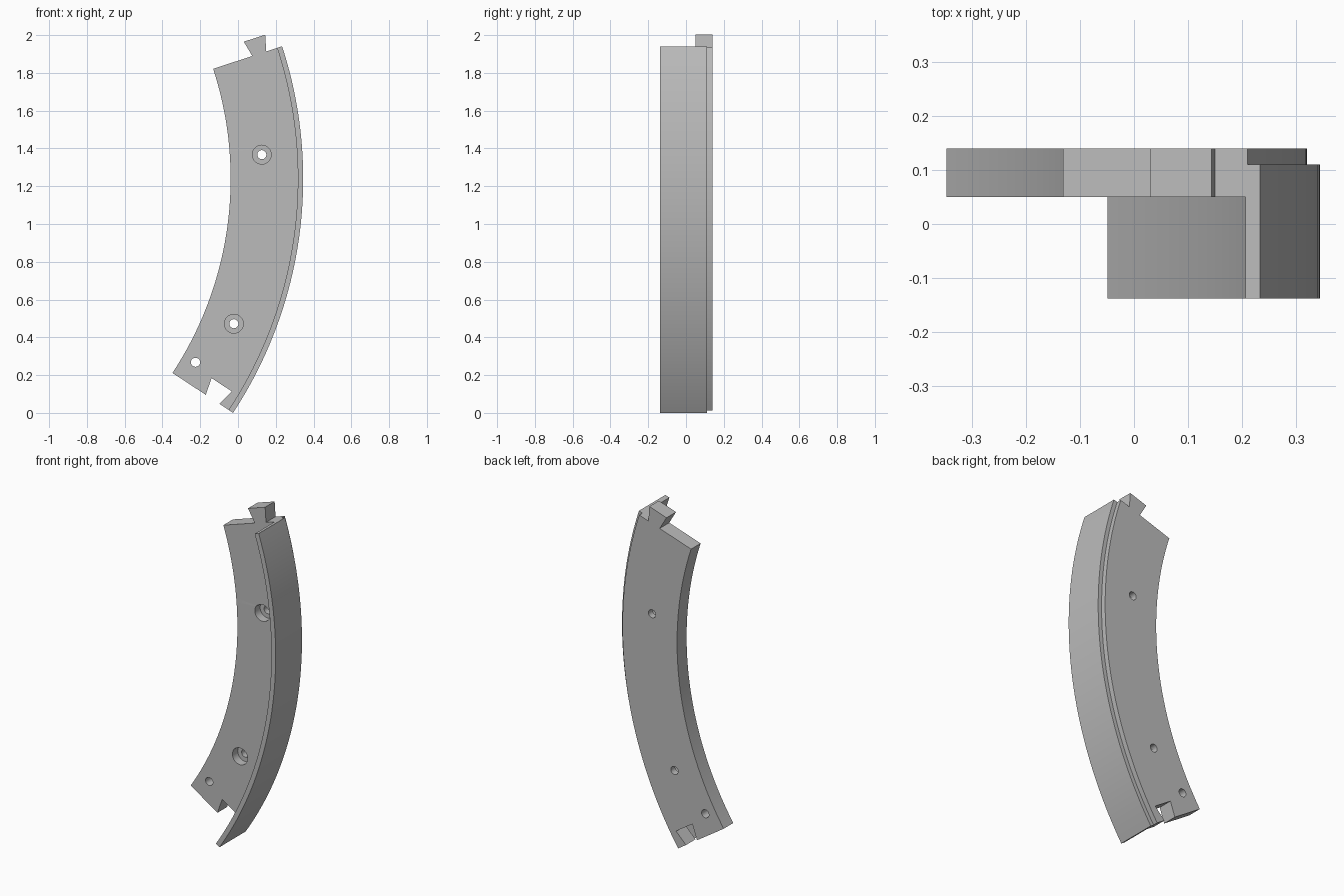
import bpy, bmesh, math
from mathutils import Vector

cube = bpy.data.objects.get("Cube")
if cube:
    bpy.data.objects.remove(cube, do_unlink=True)

# Arc centre, end angles and plate depth
CX, CZ = -1.911, 1.24
TOP, BOTTOM = math.radians(18.1), math.radians(-33.33)
FRONT, BACK = 0.05, 0.14
STEPS = 64

grey = bpy.data.materials.new("plain grey")
grey.use_nodes = True
grey.diffuse_color = (0.5, 0.5, 0.5, 1)
grey.node_tree.nodes["Principled BSDF"].inputs["Base Color"].default_value = (0.5, 0.5, 0.5, 1)


def finish(name, bm):
    bmesh.ops.recalc_face_normals(bm, faces=bm.faces)
    mesh = bpy.data.meshes.new(name)
    bm.to_mesh(mesh)
    bm.free()
    obj = bpy.data.objects.new(name, mesh)
    bpy.context.collection.objects.link(obj)
    mesh.materials.append(grey)
    return obj


def on_arc(radius, angle, along=0):
    """Point at a radius and angle, shifted along the tangent."""
    return (CX + radius * math.cos(angle) - along * math.sin(angle),
            CZ + radius * math.sin(angle) + along * math.cos(angle))


def sweep(name, section):
    """Sweep a (radius, y) section along the arc and cap both ends."""
    bm = bmesh.new()
    rings = []
    for i in range(STEPS + 1):
        a = BOTTOM + (TOP - BOTTOM) * i / STEPS
        ring = []
        for r, y in section:
            x, z = on_arc(r, a)
            ring.append(bm.verts.new((x, y, z)))
        rings.append(ring)
    n = len(section)
    for low, high in zip(rings, rings[1:]):
        for j in range(n):
            k = (j + 1) % n
            bm.faces.new((low[j], low[k], high[k], high[j]))
    bm.faces.new(rings[0])
    bm.faces.new(rings[-1])
    return finish(name, bm)


def prism(name, outline, y0, y1):
    """Extrude an (x, z) outline from y0 to y1."""
    bm = bmesh.new()
    face = bm.faces.new([bm.verts.new((x, y0, z)) for x, z in outline])
    new = bmesh.ops.extrude_face_region(bm, geom=[face])["geom"]
    bmesh.ops.translate(bm, vec=Vector((0, y1 - y0, 0)),
                        verts=[v for v in new if isinstance(v, bmesh.types.BMVert)])
    return finish(name, bm)


def dovetail(name, angle, mouth, tip, height, overlap, y0, y1):
    """Flared key across the end of the arc."""
    pts = [(mouth[0], 0), (tip[0], height), (tip[1], height), (mouth[1], 0),
           (mouth[1], overlap), (mouth[0], overlap)]
    return prism(name, [on_arc(r, angle, t) for r, t in pts], y0, y1)


def disc(x, z, radius, sides=32):
    return [(x + radius * math.cos(math.tau * i / sides),
             z + radius * math.sin(math.tau * i / sides)) for i in range(sides)]


def combine(body, tool, operation):
    mod = body.modifiers.new(operation, "BOOLEAN")
    mod.operation, mod.solver, mod.object = operation, "EXACT", tool
    tool.hide_render = True
    bpy.context.view_layer.objects.active = body
    bpy.ops.object.modifier_apply(modifier=mod.name)
    bpy.data.objects.remove(tool, do_unlink=True)


# Curved plate with a thin outer wall and a stepped back rim
segment = sweep("curved_segment", [
    (1.872, FRONT), (2.228, FRONT), (2.228, -0.138), (2.256, -0.138),
    (2.256, 0.11), (2.232, 0.11), (2.232, BACK), (1.872, BACK)])

# Dovetail key on the top end, matching socket in the bottom end
combine(segment, dovetail("dovetail_key", TOP, (2.09, 2.168), (2.071, 2.19),
                          0.086, -0.02, FRONT, BACK), "UNION")
combine(segment, dovetail("socket_cutter", BOTTOM, (2.083, 2.17), (2.06, 2.189),
                          0.091, -0.03, FRONT - 0.05, BACK + 0.05), "DIFFERENCE")

# Screw holes, the upper two counterbored from the front
for x, z, counterbored in ((0.126, 1.367, True), (-0.022, 0.472, True), (-0.225, 0.268, False)):
    combine(segment, prism("hole_cutter", disc(x, z, 0.024), 0, 0.2), "DIFFERENCE")
    if counterbored:
        combine(segment, prism("bore_cutter", disc(x, z, 0.05), 0, 0.1), "DIFFERENCE")

# Smooth curves with sharp edges kept
bpy.ops.object.select_all(action="DESELECT")
segment.select_set(True)
bpy.context.view_layer.objects.active = segment
bpy.ops.object.shade_smooth_by_angle(angle=math.radians(30))
